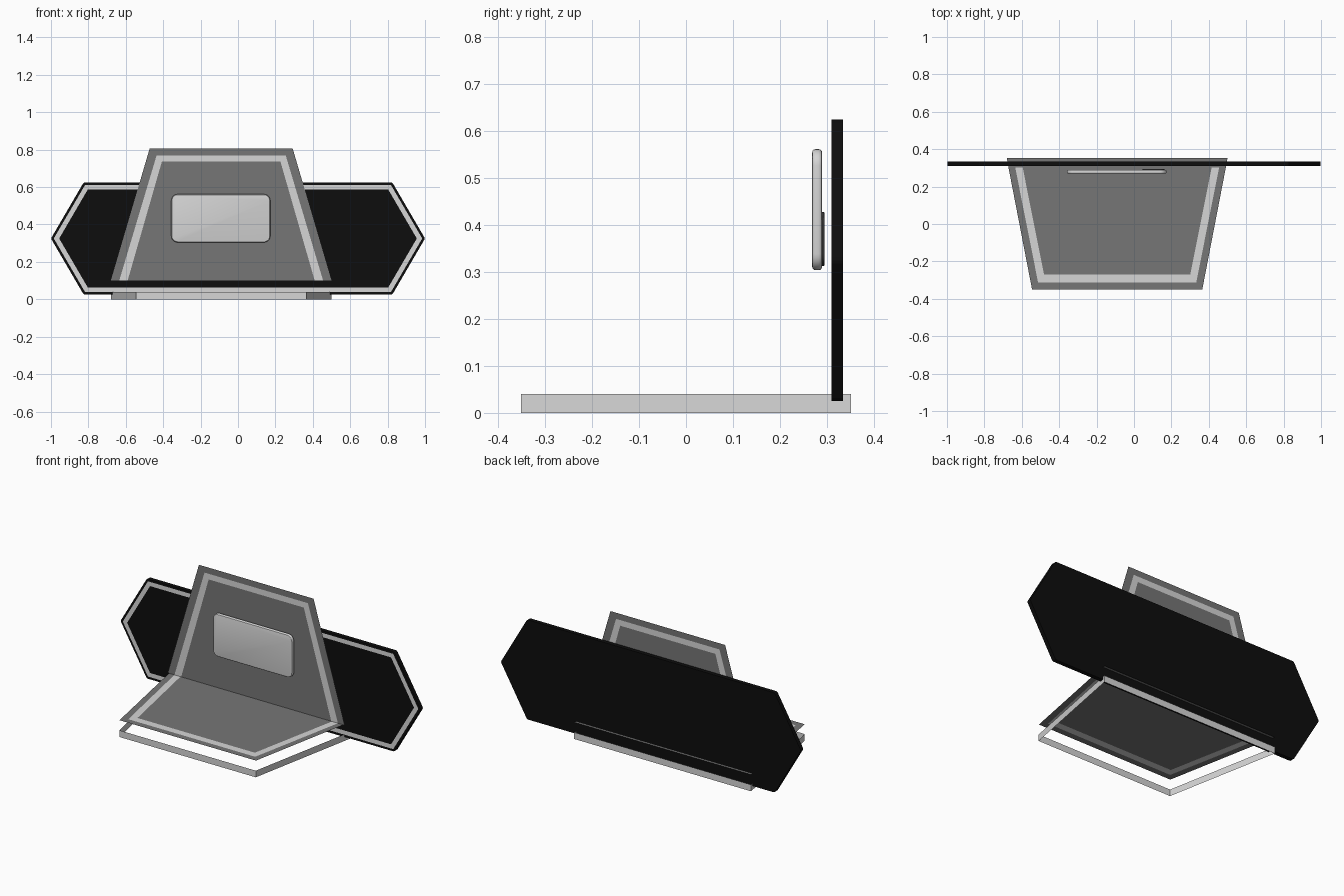
import bpy, bmesh
from mathutils import Matrix, Vector

if "Cube" in bpy.data.objects:
    bpy.data.objects.remove(bpy.data.objects["Cube"], do_unlink=True)

MID = -0.09      # centre line of the folded panels
SHELF_Z = 0.1
FOLD_Y = 0.302


def material(name, value):
    mat = bpy.data.materials.new(name)
    mat.use_nodes = True
    color = (value, value, value, 1)
    mat.diffuse_color = color
    bsdf = next(n for n in mat.node_tree.nodes if n.type == "BSDF_PRINCIPLED")
    bsdf.inputs["Base Color"].default_value = color
    bsdf.inputs["Roughness"].default_value = 0.8
    return mat


light = material("light_grey", 0.67)
grey = material("mid_grey", 0.18)
black = material("black", 0.004)
dark = material("dark_grey", 0.04)


def finish(name, bm, mats):
    mesh = bpy.data.meshes.new(name)
    bm.to_mesh(mesh)
    bm.free()
    for m in mats:
        mesh.materials.append(m)
    obj = bpy.data.objects.new(name, mesh)
    bpy.context.collection.objects.link(obj)
    return obj


def banded_panel(name, outlines, place):
    """Nested trapezoids (base half width, base, far half width, far);
    the middle step is the light U-shaped band."""
    bm = bmesh.new()
    loops = []
    for w0, t0, w1, t1 in outlines:
        pts = [(-w0, t0), (-w1, t1), (w1, t1), (w0, t0)]
        loops.append([bm.verts.new(place(MID + u, t)) for u, t in pts])
    for step, (a, b) in enumerate(zip(loops, loops[1:])):
        for i in range(3):
            face = bm.faces.new((a[i], a[i + 1], b[i + 1], b[i]))
            face.material_index = step
    bm.faces.new(loops[-1])
    return bm


def bevel_along_y(bm, width, segments):
    edges = [e for e in bm.edges
             if abs((e.verts[0].co - e.verts[1].co).normalized().y) > 0.99]
    bmesh.ops.bevel(bm, geom=edges, offset=width, segments=segments,
                    profile=0.5, affect="EDGES")


def rounded_plate(name, x, y, z, corner, edge, mat):
    size = Vector((x[1] - x[0], y[1] - y[0], z[1] - z[0]))
    centre = Vector((sum(x), sum(y), sum(z))) / 2
    bm = bmesh.new()
    bmesh.ops.create_cube(bm, size=1, matrix=Matrix.Translation(centre)
                          @ Matrix.Diagonal((*size, 1)))
    bevel_along_y(bm, corner, 6)
    rim = [e for e in bm.edges if len(e.link_faces) == 2
           and any(len(f.verts) > 4 for f in e.link_faces)]
    bmesh.ops.bevel(bm, geom=rim, offset=edge, segments=3, profile=0.5,
                    affect="EDGES")
    bmesh.ops.recalc_face_normals(bm, faces=bm.faces)
    obj = finish(name, bm, [mat])
    bpy.ops.object.select_all(action="DESELECT")
    obj.select_set(True)
    bpy.context.view_layer.objects.active = obj
    bpy.ops.object.shade_smooth_by_angle()


# Hexagonal back board with a light line inset on the front
bm = bmesh.new()
hexagon = [(-1, 0.325), (-0.825, 0.025), (0.825, 0.025),
           (1, 0.325), (0.825, 0.625), (-0.825, 0.625)]
front = bm.faces.new([bm.verts.new((x, 0.31, z)) for x, z in hexagon])
back = bmesh.ops.extrude_face_region(bm, geom=[front], use_keep_orig=True)
bmesh.ops.translate(bm, vec=(0, 0.025, 0),
                    verts=[v for v in back["geom"]
                           if isinstance(v, bmesh.types.BMVert)])
bmesh.ops.recalc_face_normals(bm, faces=bm.faces)
front = min(bm.faces, key=lambda f: f.calc_center_median().y)
bmesh.ops.inset_individual(bm, faces=[front], thickness=0.015)
ring = bmesh.ops.inset_individual(bm, faces=[front], thickness=0.029)
for f in ring["faces"]:
    if f != front:
        f.material_index = 1
bevel_along_y(bm, 0.008, 2)
finish("back_board", bm, [black, light])

# Upright panel
bm = banded_panel("upright_panel", [
    (0.59, SHELF_Z, 0.382, 0.807),
    (0.545, SHELF_Z, 0.345, 0.77),
    (0.5, SHELF_Z, 0.317, 0.736)], lambda u, t: (u, FOLD_Y, t))
finish("upright_panel", bm, [grey, light])

# Shelf panel, with a plain strip running through the board
bm = banded_panel("shelf_panel", [
    (0.581, FOLD_Y, 0.455, -0.35),
    (0.545, FOLD_Y, 0.423, -0.312),
    (0.505, FOLD_Y, 0.391, -0.27)], lambda u, t: (u, t, SHELF_Z))
strip = [(-0.581, FOLD_Y), (0.581, FOLD_Y), (0.59, 0.352), (-0.59, 0.352)]
bm.faces.new([bm.verts.new((MID + u, y, SHELF_Z)) for u, y in strip])
for f in bm.faces:
    if f.normal.z < 0:
        f.normal_flip()
finish("shelf_panel", bm, [grey, light])

# Thin open frame on the ground under the shelf
bm = bmesh.new()
outline = [(-0.59, 0.352), (-0.455, -0.352), (0.455, -0.352), (0.59, 0.352)]
low, high = ([bm.verts.new((MID + u, y, z)) for u, y in outline]
             for z in (0, 0.04))
for i in range(4):
    j = (i + 1) % 4
    bm.faces.new((low[i], low[j], high[j], high[i]))
finish("base_frame", bm, [light])

# Rounded handset with a raised block on its back
rounded_plate("handset", (-0.357, 0.173), (0.269, 0.29), (0.304, 0.562),
              0.035, 0.007, light)
rounded_plate("handset_back_block", (0.045, 0.163), (0.286, 0.295),
              (0.313, 0.428), 0.025, 0.002, dark)
